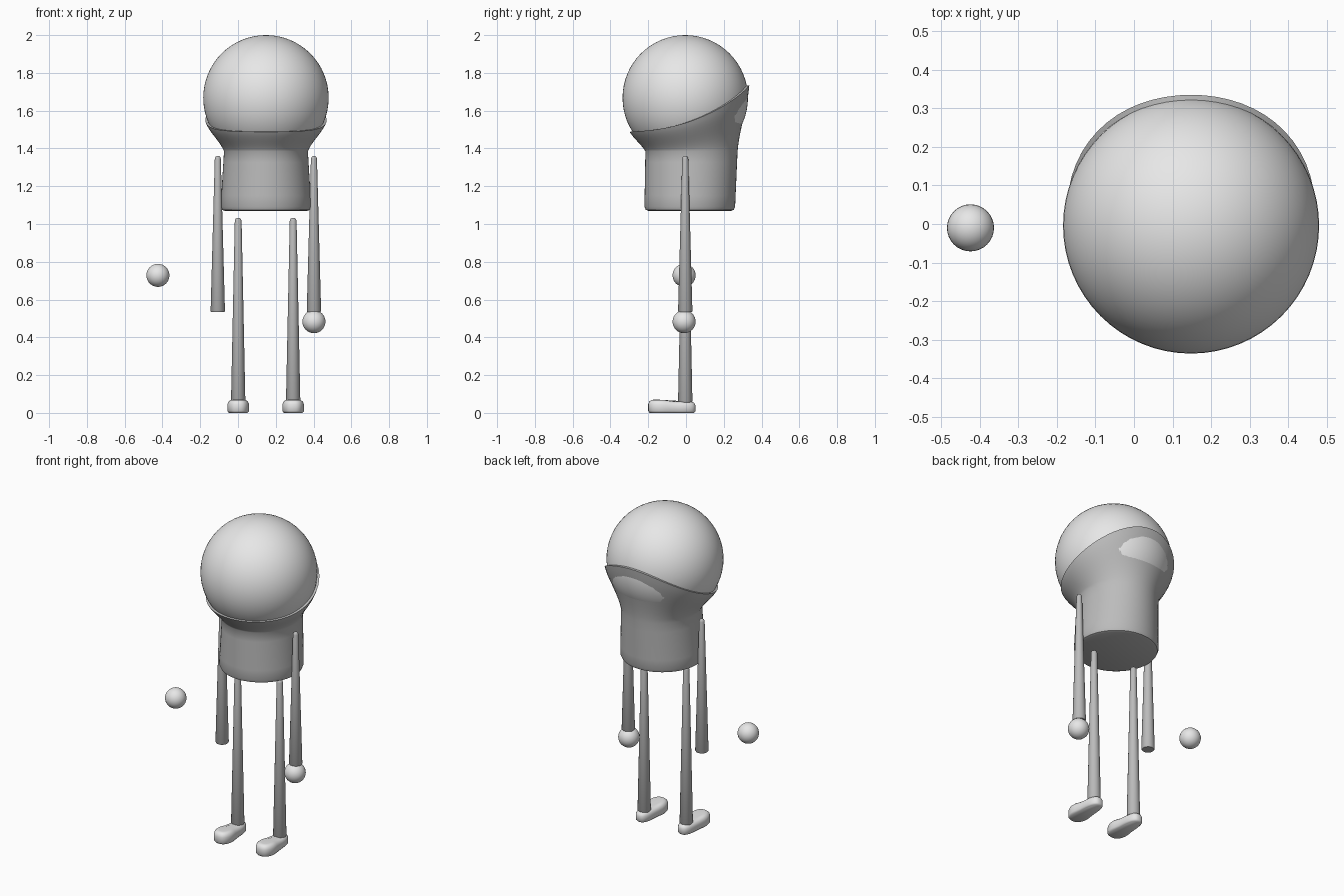
import bpy, bmesh, math

old = bpy.data.objects.get("Cube")
if old:
    bpy.data.objects.remove(old, do_unlink=True)


def material(name, value):
    mat = bpy.data.materials.new(name)
    mat.use_nodes = True
    colour = (value, value, value, 1)
    mat.diffuse_color = colour
    mat.node_tree.nodes["Principled BSDF"].inputs["Base Color"].default_value = colour
    return mat


LIGHT = material("light grey", 0.8)
DARK = material("mid grey", 0.5)


def finish(bm, name, mat, location=(0, 0, 0), sharp=40):
    bmesh.ops.recalc_face_normals(bm, faces=bm.faces)
    for face in bm.faces:
        face.smooth = True
    mesh = bpy.data.meshes.new(name)
    bm.to_mesh(mesh)
    bm.free()
    mesh.set_sharp_from_angle(angle=math.radians(sharp))
    mesh.materials.append(mat)
    obj = bpy.data.objects.new(name, mesh)
    obj.location = location
    bpy.context.collection.objects.link(obj)
    return obj


def ball(name, location, radius, segments=32):
    bm = bmesh.new()
    bmesh.ops.create_uvsphere(bm, u_segments=segments, v_segments=segments // 2, radius=radius)
    finish(bm, name, LIGHT, location)


def loft(name, rings, mat, location=(0, 0, 0), cap_top=True, sharp=40):
    """Skin a stack of closed rings and cap the ends."""
    bm = bmesh.new()
    loops = [[bm.verts.new(p) for p in ring] for ring in rings]
    n = len(loops[0])
    for low, high in zip(loops, loops[1:]):
        for i in range(n):
            j = (i + 1) % n
            bm.faces.new((low[i], low[j], high[j], high[i]))
    bm.faces.new(loops[0])
    if cap_top:
        bm.faces.new(loops[-1])
    finish(bm, name, mat, location, sharp)


def angles(n):
    return [2 * math.pi * i / n for i in range(n)]


# Head
HEAD_Z, HEAD_R, HEAD_Y, CENTRE = 1.668, 0.332, -0.004, 0.148
ball("head", (CENTRE, HEAD_Y, HEAD_Z), HEAD_R, 64)


# Body: round base, narrow neck, then a cup whose slanted rim holds the head
def body_column(a):
    dx, back = math.cos(a), math.sin(a)
    rim_z = 1.535 + 0.1 * back + 0.075 * back ** 2 + 0.022 * back ** 3
    rim_r = math.sqrt(0.345 ** 2 - (rim_z - HEAD_Z) ** 2)
    neck_r = 0.222 + 0.022 * back ** 2 + 0.009 * back
    neck_z = 1.385
    points = [(0.220, 1.07, 0.02), (0.233, 1.075, 0.02), (0.24, 1.092, 0.02)]
    for k in range(1, 6):
        t = k / 5
        points.append((0.24 + (neck_r - 0.24) * t, 1.092 + (neck_z - 1.092) * t, 0.02))
    for k in range(1, 11):
        t = k / 10
        ease = 0.6 * t + 0.4 * t * t * (3 - 2 * t)
        points.append((neck_r + (rim_r - neck_r) * ease,
                       neck_z + (rim_z - neck_z) * t,
                       0.02 + (HEAD_Y - 0.02) * t))
    # Rim lip turning in to meet the head
    points.append((rim_r - 0.025, rim_z + 0.002, HEAD_Y))
    return [(r * dx, y + r * back, z) for r, z, y in points]


columns = [body_column(a) for a in angles(64)]
loft("body", list(zip(*columns)), DARK, (CENTRE, 0, 0), cap_top=False)


# Arms and legs: tapered rods with rounded tops
def rod(name, x, low, high, top_r):
    profile = [(0.034, low), (0.038, low + 0.006), (top_r, high - 0.015),
               (top_r * 0.8, high - 0.005), (top_r * 0.4, high)]
    rings = [[(r * math.cos(a), r * math.sin(a), z) for a in angles(24)] for r, z in profile]
    loft(name, rings, DARK, (x, -0.004, 0), sharp=50)


# Feet: long rounded pads, wider and higher at the toe
def foot(name, x):
    def power(v):
        return math.copysign(abs(v) ** 0.75, v)

    rings = []
    for inset, height in ((0.008, 0), (0, 0.15), (0, 0.65), (0.005, 0.85), (0.016, 0.98), (0.03, 1)):
        ring = []
        for a in angles(40):
            along = power(math.cos(a))
            toe = 1 / (1 + math.exp(7 * (along + 0.2)))
            half = 0.049 + 0.013 * toe - inset
            ring.append((half * power(math.sin(a)),
                         -0.075 + (0.125 - inset) * along,
                         height * (0.06 + 0.01 * toe)))
        rings.append(ring)
    loft(name, rings, LIGHT, (x, 0, 0), sharp=60)


for side, arm_x, leg_x in (("right", -0.107, 0.001), ("left", 0.402, 0.292)):
    rod(side + "_arm", arm_x, 0.533, 1.36, 0.016)
    rod(side + "_leg", leg_x, 0.055, 1.032, 0.018)
    foot(side + "_foot", leg_x)

# Hands: the right one floats away from its arm
ball("right_hand", (-0.424, -0.01, 0.728), 0.061)
ball("left_hand", (0.402, -0.01, 0.483), 0.061)
